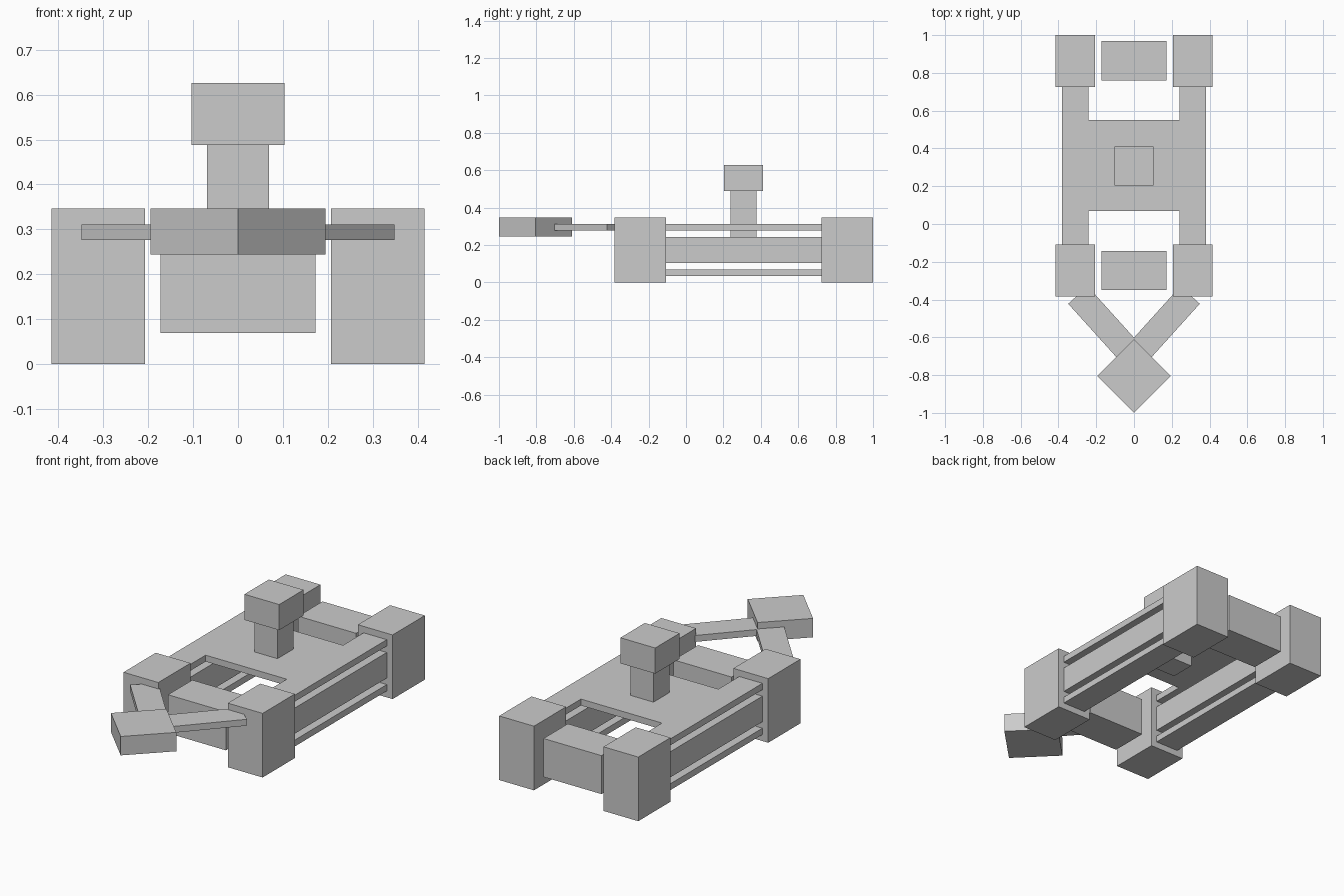
import bpy, bmesh, math
from mathutils import Matrix, Vector

if "Cube" in bpy.data.objects:
    bpy.data.objects.remove(bpy.data.objects["Cube"])

U = 0.0346  # module the parts are sized in


def box(name, lo, hi, turn=0.0):
    """Box between two corners, optionally turned about its own vertical axis."""
    lo, hi = Vector(lo), Vector(hi)
    bm = bmesh.new()
    bmesh.ops.create_cube(bm, size=1, matrix=Matrix.Diagonal((*(hi - lo), 1)))
    return finish(name, bm, (lo + hi) / 2, turn)


def finish(name, bm, location=(0, 0, 0), turn=0.0):
    bmesh.ops.recalc_face_normals(bm, faces=bm.faces)
    mesh = bpy.data.meshes.new(name)
    bm.to_mesh(mesh)
    bm.free()
    ob = bpy.data.objects.new(name, mesh)
    ob.location = location
    ob.rotation_euler.z = turn
    bpy.context.collection.objects.link(ob)
    return ob


def prism(name, outline, z0, z1):
    """Flat outline raised from z0 to z1."""
    bm = bmesh.new()
    face = bm.faces.new([bm.verts.new((x, y, z0)) for x, y in outline])
    top = bmesh.ops.extrude_face_region(bm, geom=[face])["geom"]
    bmesh.ops.translate(bm, vec=(0, 0, z1 - z0),
                        verts=[v for v in top if isinstance(v, bmesh.types.BMVert)])
    return finish(name, bm)


FRONT, BACK = (-0.383, -0.108), (0.725, 1.0)
R0, R1 = 7 * U, 11 * U          # inner and outer x of the side rails
Y0, Y1 = FRONT[1] - 0.01, BACK[0] + 0.01

for side, s in (("left", -1), ("right", 1)):
    def sided(name, x0, x1, ys, z0, z1):
        a, b = sorted((s * x0, s * x1))
        return box(f"{side}_{name}", (a, ys[0], z0 * U), (b, ys[1], z1 * U))

    # Corner pods
    sided("front_pod", 6 * U, 12 * U, FRONT, 0, 10)
    sided("back_pod", 6 * U, 12 * U, BACK, 0, 10)
    # Side beams
    sided("middle_beam", R0, R1, (Y0, Y1), 3, 7)
    sided("lower_rail", R0, R1, (Y0, Y1), 1, 2)
    # Slanted towing arms
    direction = Vector((s * 0.67, 0.742))
    start = Vector((s * 0.29, FRONT[0])) + direction * 0.01
    end = Vector((s * 0.005, -0.70))
    mid, length = (start + end) / 2, (start - end).length
    box(f"{side}_arm", (mid.x - length / 2, mid.y - 2 * U, 8 * U),
        (mid.x + length / 2, mid.y + 2 * U, 9 * U), math.atan2(direction.y, direction.x))

# H-shaped deck plate
half = [(R1, Y0), (R1, Y1), (R0, Y1), (R0, 0.55)]
half_front = [(R0, 0.07), (R0, Y0)]
right = half_front + half
left = [(-x, y) for x, y in reversed(right)]
prism("deck_plate", right + left, 8 * U, 9 * U)

# Blocks between the pods
box("front_block", (-5 * U, -0.35, 2 * U), (5 * U, -0.142, 8 * U))
box("back_block", (-5 * U, 0.76, 2 * U), (5 * U, 0.968, 8 * U))

# Turret
box("turret_neck", (-2 * U, 0.238, 6 * U), (2 * U, 0.376, 14.1 * U))
box("turret_head", (-3 * U, 0.203, 14.1 * U), (3 * U, 0.411, 18.1 * U))

# Diamond nose
h = 0.195 / math.sqrt(2)
box("nose_block", (-h, -0.805 - h, 7.05 * U), (h, -0.805 + h, 10 * U), math.pi / 4)
